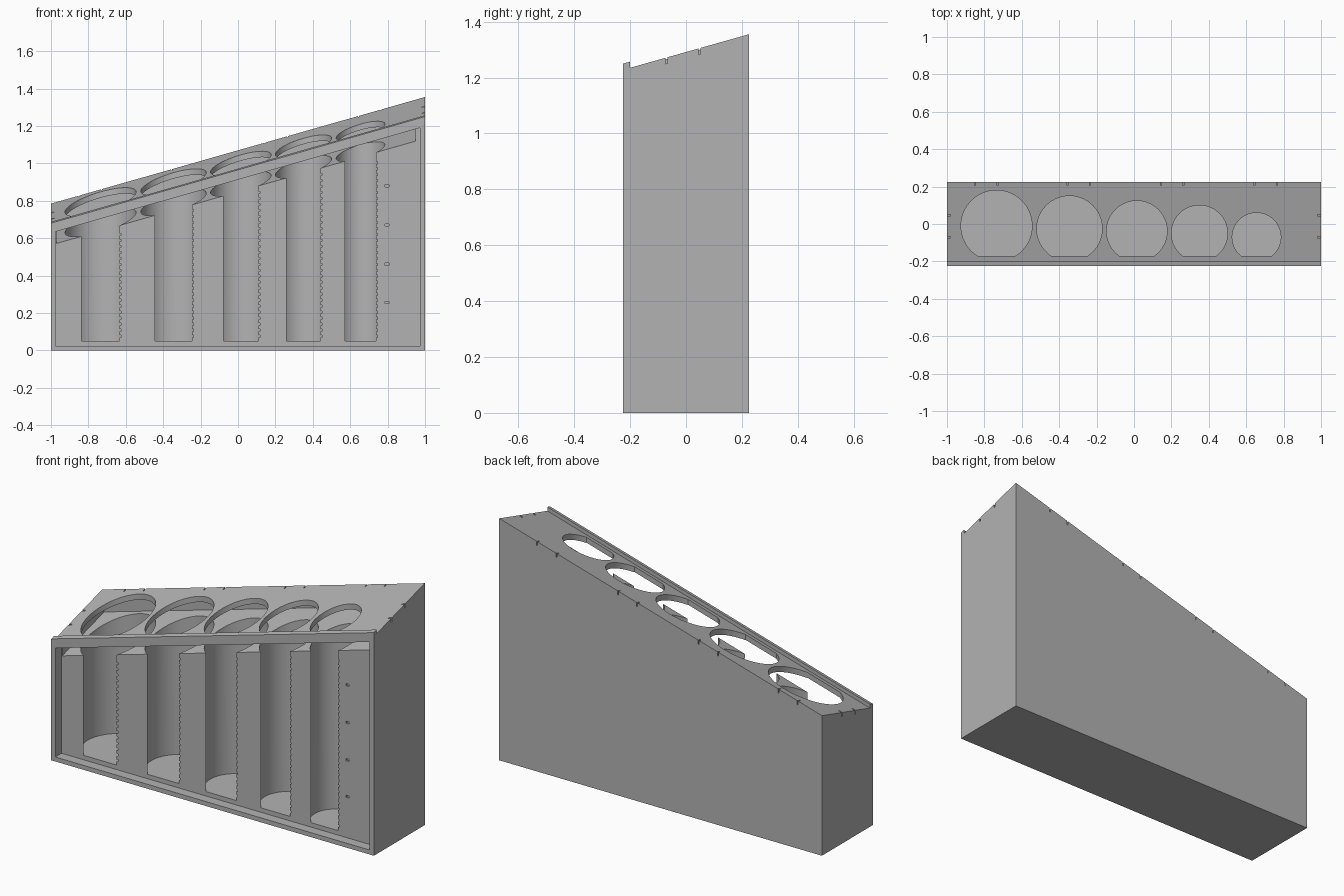
import bpy, math

old = bpy.data.objects.get("Cube")
if old:
    bpy.data.objects.remove(old, do_unlink=True)

grey = bpy.data.materials.new("plain_grey")
grey.use_nodes = True
colour = (0.45, 0.45, 0.45, 1)
grey.diffuse_color = colour
grey.node_tree.nodes["Principled BSDF"].inputs["Base Color"].default_value = colour


def ramp(offset):
    """Height of the sloped coin ramp, moved by an offset."""
    return lambda x, y: 1.0065 + 0.285 * x + 0.282 * y + offset


def level(z):
    return lambda x, y: z


def rect(x0, x1, y0, y1):
    return [(x0, y0), (x1, y0), (x1, y1), (x0, y1)]


def solids(name, parts):
    """Each part is a counter-clockwise outline with a bottom and a top surface."""
    verts, faces = [], []
    for outline, low, high in parts:
        b, n = len(verts), len(outline)
        verts += [(x, y, low(x, y)) for x, y in outline]
        verts += [(x, y, high(x, y)) for x, y in outline]
        faces.append([b + i for i in reversed(range(n))])
        faces.append([b + n + i for i in range(n)])
        for i in range(n):
            j = (i + 1) % n
            faces.append([b + i, b + j, b + n + j, b + n + i])
    mesh = bpy.data.meshes.new(name)
    mesh.from_pydata(verts, [], faces)
    mesh.materials.append(grey)
    obj = bpy.data.objects.new(name, mesh)
    bpy.context.collection.objects.link(obj)
    return obj


FRONT, BACK, FACE, LIP = -0.225, 0.225, -0.17, -0.2

# Housing with a ramp on top
housing = solids("housing", [(rect(-1, 1, FRONT, BACK), level(0), ramp(0))])

# Lip along the low front edge
solids("front_lip", [(rect(-1, 1, FRONT, LIP), ramp(-0.001), ramp(0.022))])

# Coin tubes: centre x and radius, all touching the lip line
tubes = [(-0.735, 0.19), (-0.345, 0.175), (0.015, 0.162), (0.35, 0.15), (0.655, 0.13)]
tube_parts, notch_parts = [], []
for cx, r in tubes:
    cy, cut = LIP + r, FACE - 0.001
    start = math.asin((cut - cy) / r)
    sweep = math.pi - 2 * start
    arc = [(cx + r * math.cos(start + sweep * i / 64), cy + r * math.sin(start + sweep * i / 64))
           for i in range(65)]
    tube_parts.append((arc, level(0.05), ramp(0.1)))
    # Counting notches on the right edge of the tube
    edge = cx + math.sqrt(r * r - (FACE - cy) ** 2)
    z = 0.07
    while z < ramp(-0.14)(edge, FACE):
        notch_parts.append((rect(edge - 0.015, edge + 0.008, -0.18, -0.155), level(z), level(z + 0.012)))
        z += 0.032

# Small sockets on the right panel
for z in (0.25, 0.455, 0.665, 0.875):
    notch_parts.append((rect(0.787, 0.807, -0.18, -0.16), level(z), level(z + 0.012)))

# Thin slits in the back and side edges of the ramp
for x in (-0.85, -0.73, -0.355, -0.235, 0.145, 0.265, 0.645, 0.765):
    notch_parts.append((rect(x - 0.003, x + 0.003, 0.205, 0.25), ramp(-0.022), ramp(0.05)))
for side in (-1, 1):
    for y in (-0.07, 0.048):
        x0, x1 = sorted((side * 0.98, side * 1.05))
        notch_parts.append((rect(x0, x1, y - 0.004, y + 0.004), ramp(-0.022), ramp(0.05)))

cutters = [
    solids("front_recess", [(rect(-0.975, 0.972, -0.3, FACE), level(0.025), ramp(-0.03))]),
    solids("slide_gap", [(rect(-0.97, 0.95, -0.19, 0.2), ramp(-0.11), ramp(-0.032))]),
    solids("tube_bores", tube_parts),
    solids("notches", notch_parts),
]
for cutter in cutters:
    cutter.hide_render = True
    mod = housing.modifiers.new(cutter.name, "BOOLEAN")
    mod.operation = "DIFFERENCE"
    mod.solver = "EXACT"
    mod.object = cutter

# Apply the cuts and discard the cutters
bpy.context.view_layer.update()
evaluated = housing.evaluated_get(bpy.context.evaluated_depsgraph_get())
result = bpy.data.meshes.new_from_object(evaluated)
housing.modifiers.clear()
housing.data = result
for cutter in cutters:
    bpy.data.objects.remove(cutter, do_unlink=True)

bpy.ops.object.select_all(action="DESELECT")
housing.select_set(True)
bpy.context.view_layer.objects.active = housing
bpy.ops.object.shade_smooth_by_angle(angle=math.radians(30))
